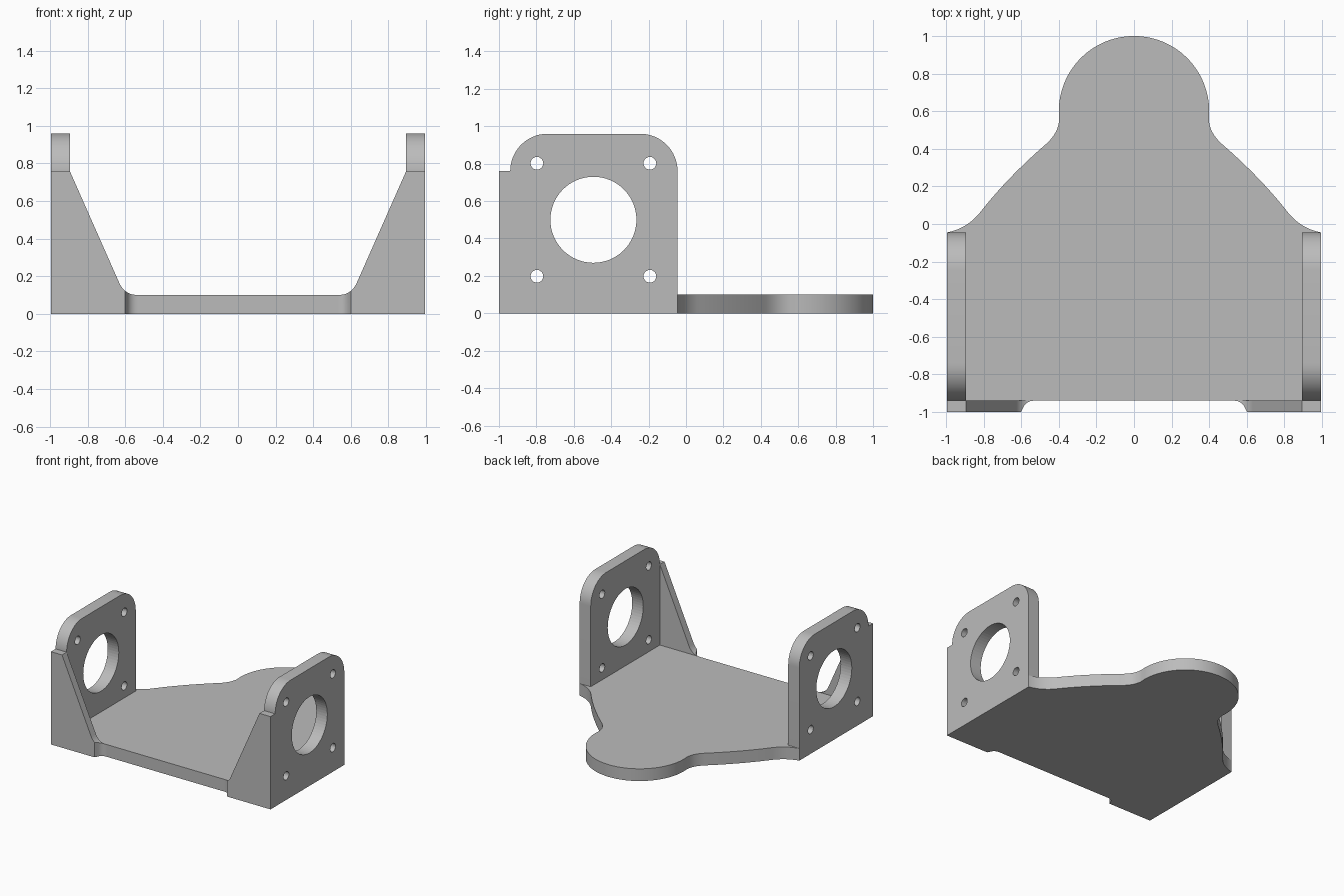
import bpy, bmesh
from math import cos, sin, pi, radians
from mathutils import Vector

cube = bpy.data.objects.get("Cube")
if cube:
    bpy.data.objects.remove(cube, do_unlink=True)

HALF, INNER = 0.995, 0.895      # outer and inner x of the side plates
FRONT, LIP, REAR = -1.0, -0.94, -0.045
THICK = 0.10                    # base thickness

metal = bpy.data.materials.new("plain grey")
metal.use_nodes = True
grey = (0.5, 0.5, 0.5, 1)
metal.diffuse_color = grey
metal.node_tree.nodes["Principled BSDF"].inputs["Base Color"].default_value = grey


def bezier(a, b, c, n=10):
    """Points of a quadratic fillet from a to c, pulled towards b."""
    a, b, c = Vector(a), Vector(b), Vector(c)
    return [tuple(a * (1 - t) ** 2 + b * 2 * t * (1 - t) + c * t * t)
            for t in (i / n for i in range(n + 1))]


def arc(cx, cy, r, start, end, n):
    return [(cx + r * cos(radians(start + (end - start) * i / n)),
             cy + r * sin(radians(start + (end - start) * i / n))) for i in range(n + 1)]


def prism(bm, outline, shift):
    """Extrude a closed outline of 3D points along shift."""
    face = bm.faces.new([bm.verts.new(p) for p in outline])
    made = bmesh.ops.extrude_face_region(bm, geom=[face])["geom"]
    bmesh.ops.translate(bm, vec=shift, verts=[v for v in made if isinstance(v, bmesh.types.BMVert)])


def finish(bm, name):
    bmesh.ops.remove_doubles(bm, verts=bm.verts[:], dist=1e-5)
    bmesh.ops.recalc_face_normals(bm, faces=bm.faces[:])
    mesh = bpy.data.meshes.new(name)
    bm.to_mesh(mesh)
    bm.free()
    mesh.materials.append(metal)
    obj = bpy.data.objects.new(name, mesh)
    bpy.context.collection.objects.link(obj)
    return obj


def smooth(obj):
    bpy.ops.object.select_all(action="DESELECT")
    obj.select_set(True)
    bpy.context.view_layer.objects.active = obj
    bpy.ops.object.shade_smooth_by_angle(angle=radians(25))


# Base plate: shoulders flow into a round tail at the back
half = [(INNER, LIP), (INNER, REAR)]
half += bezier((HALF, REAR), (0.89, -0.025), (0.82, 0.06))
half += bezier((0.82, 0.06), (0.68, 0.24), (0.48, 0.415), 14)[1:]
half += bezier((0.48, 0.415), (0.40, 0.48), (0.398, 0.56))[1:]
half += arc(0, 0.6, 0.4, 0, 90, 28)
outline = half + [(-x, y) for x, y in reversed(half[:-1])]
bm = bmesh.new()
prism(bm, [(x, y, 0) for x, y in outline], (0, 0, THICK))
smooth(finish(bm, "base_plate"))

# Side plate outline with rounded top corners
TOP, R = 0.96, 0.2
side_outline = [(LIP, 0), (REAR, 0)]
side_outline += arc(REAR - R, TOP - R, R, 0, 90, 16)
side_outline += arc(LIP + R, TOP - R, R, 90, 180, 16)

# Large bore and four bolt holes, as y, z, radius, segments
MID_Y, MID_Z, BOLT = -0.495, 0.5, 0.302
holes = [(MID_Y, MID_Z, 0.23, 64)]
holes += [(MID_Y + i * BOLT, MID_Z + j * BOLT, 0.034, 24) for i in (-1, 1) for j in (-1, 1)]

# Gusset profile as x, z: flat top, slope, then a fillet down to the base
profile = bezier((0.535, THICK), (0.603, THICK), (0.632, 0.165), 12)
profile += [(INNER, 0.76), (HALF, 0.76)]
FILLET = 0.06


def gusset_front(x):
    """Front y of the gusset: its inner end is rounded into the base lip."""
    d = min(max(x - 0.535, 0), FILLET)
    return LIP - FILLET + (FILLET ** 2 - d ** 2) ** 0.5


for side, label in ((1, "left"), (-1, "right")):
    # Side plate with its holes cut through
    bm = bmesh.new()
    prism(bm, [(side * INNER, y, z) for y, z in side_outline], (side * (HALF - INNER), 0, 0))
    plate = finish(bm, label + "_side_plate")
    bm = bmesh.new()
    for y, z, r, n in holes:
        ring = arc(y, z, r, 0, 360, n)[:-1]
        prism(bm, [(side * (INNER - 0.1), a, b) for a, b in ring], (side * 0.3, 0, 0))
    cutter = finish(bm, label + "_hole_cutter")
    cutter.hide_render = True
    cut = plate.modifiers.new("holes", "BOOLEAN")
    cut.operation, cut.solver, cut.object = "DIFFERENCE", "EXACT", cutter
    smooth(plate)
    bpy.ops.object.modifier_apply(modifier=cut.name)
    bpy.data.objects.remove(cutter, do_unlink=True)

    # Front gusset, built as a strip of columns
    bm = bmesh.new()
    columns = []
    for x, z in profile:
        y = gusset_front(x)
        columns.append([bm.verts.new((side * x, *p))
                        for p in ((y, 0), (y, z), (LIP, z), (LIP, 0))])
    for a, b in zip(columns, columns[1:]):
        for i in range(4):
            j = (i + 1) % 4
            bm.faces.new((a[i], a[j], b[j], b[i]))
    bm.faces.new(columns[-1])
    smooth(finish(bm, label + "_gusset"))
